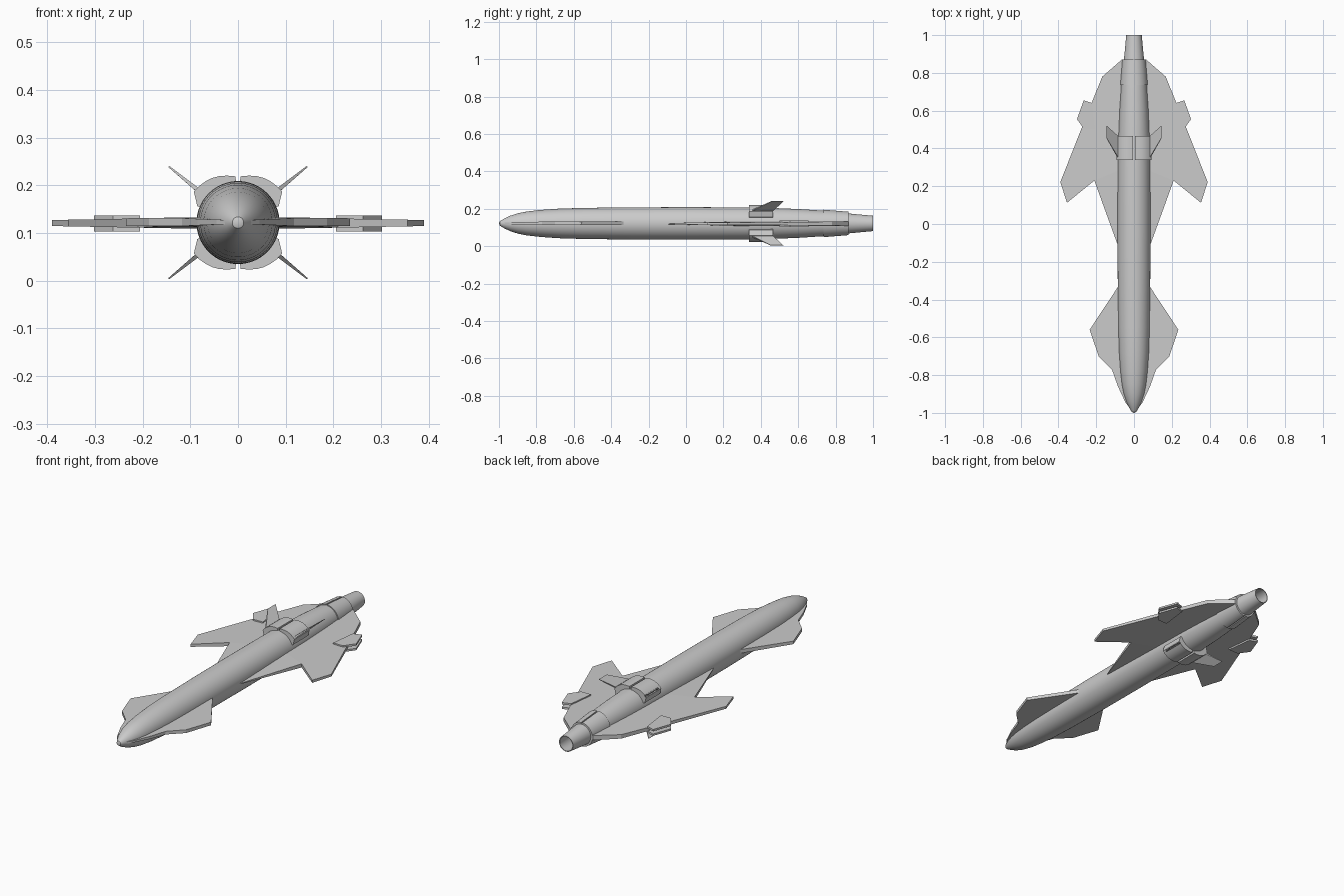
import bpy, bmesh
from math import sin, cos, radians, pi
from mathutils import Matrix, Vector

cube = bpy.data.objects.get("Cube")
if cube:
    bpy.data.objects.remove(cube, do_unlink=True)

AXIS = 0.122  # height of the body centre line

grey = bpy.data.materials.new("light grey")
grey.use_nodes = True
grey.diffuse_color = (0.6, 0.6, 0.6, 1)
grey.node_tree.nodes["Principled BSDF"].inputs["Base Color"].default_value = (0.6, 0.6, 0.6, 1)


def finish(name, bm, smooth=False, clean=True):
    if clean:
        bmesh.ops.recalc_face_normals(bm, faces=bm.faces)
    mesh = bpy.data.meshes.new(name)
    bm.to_mesh(mesh)
    bm.free()
    mesh.materials.append(grey)
    if smooth:
        mesh.polygons.foreach_set("use_smooth", [True] * len(mesh.polygons))
        mesh.set_sharp_from_angle(angle=radians(30))
    obj = bpy.data.objects.new(name, mesh)
    bpy.context.collection.objects.link(obj)
    return obj


def lathe(name, profile, segments=64):
    """Revolve (y, radius) points around the body axis."""
    bm = bmesh.new()
    verts = [bm.verts.new((r, y, AXIS)) for y, r in profile]
    edges = [bm.edges.new(pair) for pair in zip(verts, verts[1:])]
    bmesh.ops.spin(bm, geom=verts + edges, cent=(0, 0, AXIS), axis=(0, 1, 0),
                   angle=2 * pi, steps=segments)
    bmesh.ops.remove_doubles(bm, verts=bm.verts, dist=0.0002)
    return finish(name, bm, smooth=True)


def plate(name, outline, half, z=AXIS, matrix=None):
    """Slab with the given (x, y) outline; half(x, y) is its half thickness."""
    bm = bmesh.new()
    top = [bm.verts.new((x, y, z + half(x, y))) for x, y in outline]
    low = [bm.verts.new((x, y, z - half(x, y))) for x, y in outline]
    bm.faces.new(top)
    bm.faces.new(low[::-1])
    for i in range(len(top)):
        j = (i + 1) % len(top)
        bm.faces.new((top[i], low[i], low[j], top[j]))
    if matrix:
        bm.transform(matrix)
    return finish(name, bm)


def shell(name, arc, y0, y1, inner, taper=1.0):
    """Curved cover: arc is (angle, radius) points, closed down to an inner radius."""
    loop = list(arc) + [(a, inner) for a, r in reversed(arc)]
    bm = bmesh.new()
    rings = []
    for y, k in ((y0, 1.0), (y1, taper)):
        rings.append([bm.verts.new((k * r * cos(radians(a)), y, AXIS + k * r * sin(radians(a))))
                      for a, r in loop])
    n = len(loop)
    for i in range(n):
        j = (i + 1) % n
        bm.faces.new((rings[0][i], rings[0][j], rings[1][j], rings[1][i]))
    m = len(arc)
    for ring in rings:
        for i in range(m - 1):
            bm.faces.new((ring[i], ring[i + 1], ring[n - 2 - i], ring[n - 1 - i]))
    return finish(name, bm, smooth=True)


# Body with pointed nose
lathe("body", [(-1, 0), (-0.995, 0.012), (-0.97, 0.027), (-0.94, 0.041), (-0.9, 0.054),
               (-0.85, 0.064), (-0.78, 0.072), (-0.68, 0.079), (-0.55, 0.083),
               (-0.3, 0.086), (0, 0.087), (0.3, 0.086), (0.45, 0.083), (0.6, 0.077),
               (0.74, 0.068), (0.87, 0.057), (0.87, 0.04)])
# Open exhaust nozzle
lathe("nozzle", [(0.86, 0.054), (1, 0.041), (1, 0.037), (0.88, 0.046), (0.87, 0)])

SIDES = (("left", 1), ("right", -1))
for side, s in SIDES:
    flip = Matrix.Diagonal((s, 1, 1, 1))

    # Main wing: swept-back slab with a thin strake ahead of it
    def wing_half(x, y):
        return 0.002 if y < 0 else 0.0135 - 0.0185 * x

    plate(side + "_wing", [(0.04, 0.3), (0.21, 0.23), (0.355, 0.112), (0.39, 0.222),
                           (0.225, 0.64), (0.168, 0.78), (0.065, 0.87), (0.04, 0.87)],
          wing_half, 0.121, flip)
    plate(side + "_wing_strake", [(0.04, 0.3), (0.04, -0.2), (0.083, -0.12), (0.21, 0.23)],
          wing_half, 0.121, flip)

    # Front wing running up to the nose
    plate(side + "_front_wing", [(0.01, -0.33), (0.083, -0.33), (0.235, -0.56), (0.187, -0.7),
                                 (0.117, -0.77), (0.085, -0.86), (0.045, -0.945), (0.008, -0.995)],
          lambda x, y: 0.004 + 0.006 * min(1, max(0, (y + 1) / 0.3)) - 0.015 * max(0, x - 0.1),
          0.123, flip)

    # Paired trailing-edge tabs above and below the wing
    for level, z in (("upper", 0.132), ("lower", 0.108)):
        plate(side + "_" + level + "_tab", [(0.205, 0.5), (0.262, 0.5), (0.302, 0.555),
                                            (0.266, 0.655), (0.222, 0.64)],
              lambda x, y: 0.005, z, flip)

    for level, v in (("upper", 1), ("lower", -1)):
        name = side + "_" + level
        turn = Matrix.Translation((0, 0, AXIS)) @ Matrix.Diagonal((s, 1, v, 1))

        # Diagonal tail fin
        plate(name + "_fin", [(0.08, 0.345), (0.105, 0.345), (0.187, 0.455), (0.187, 0.52),
                              (0.11, 0.465), (0.08, 0.465)],
              lambda x, y: 0.0045 if x < 0.15 else 0.0015, 0,
              turn @ Matrix.Rotation(radians(-39), 4, 'Y'))

        # Bulged cover around the fin root, and the slimmer rear cover
        def place(points):
            return [(a * v if s > 0 else 180 - a * v, r) for a, r in points]

        shell(name + "_fin_cover", place([(22, 0.092), (35, 0.113), (43, 0.112), (52, 0.11),
                                          (60, 0.108), (68, 0.105), (77, 0.101), (87, 0.097)]),
              0.338, 0.465, 0.075)
        shell(name + "_rear_cover", place([(4 + 83 * i / 10, 0.0735) for i in range(11)]),
              0.735, 0.87, 0.05, 0.85)
